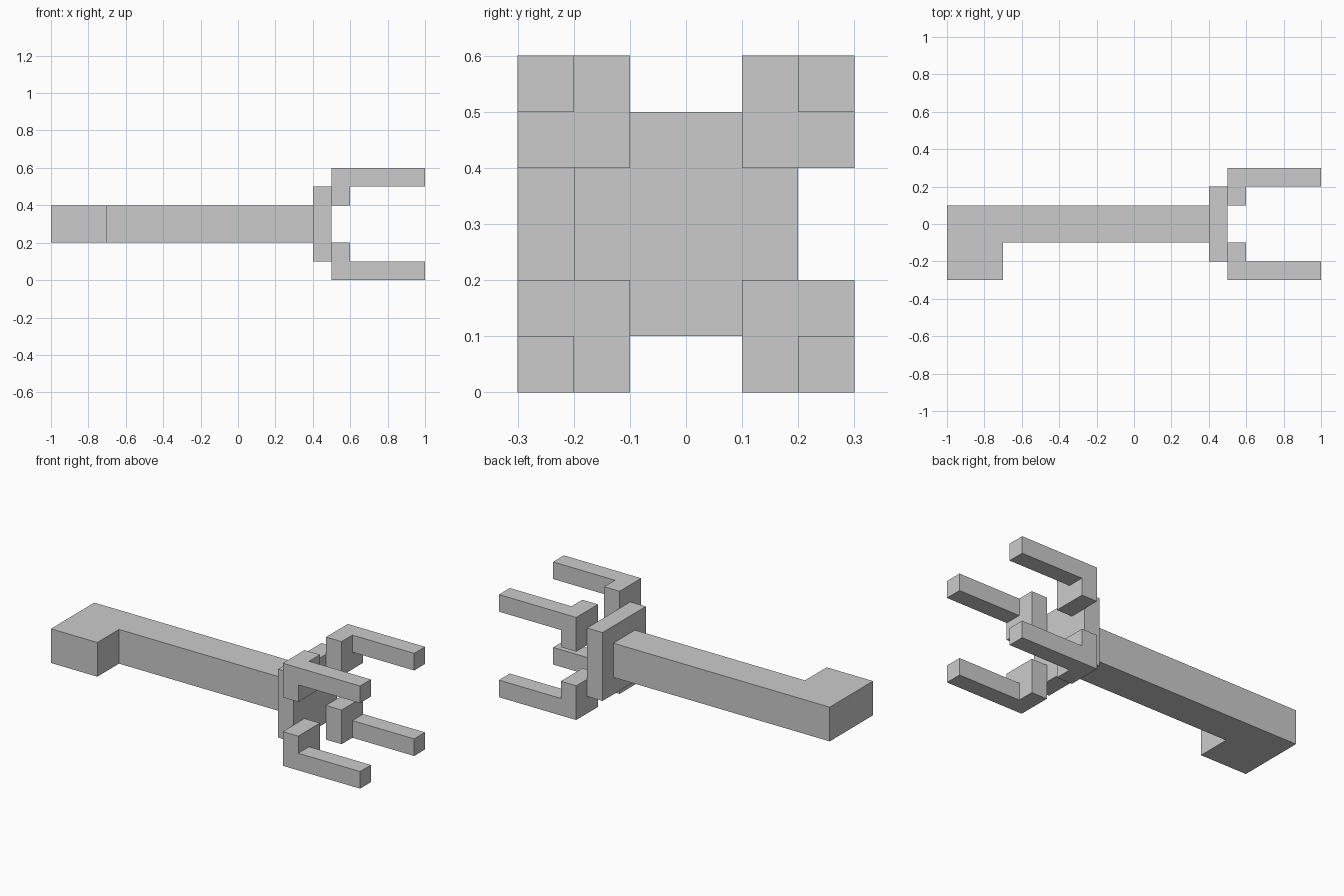
import bpy, bmesh
from mathutils import Vector

if "Cube" in bpy.data.objects:
    bpy.data.objects.remove(bpy.data.objects["Cube"])

MID_Z = 0.3  # height of the horizontal symmetry plane


def extrude(bm, faces, offset):
    geom = bmesh.ops.extrude_face_region(bm, geom=faces)["geom"]
    verts = [g for g in geom if isinstance(g, bmesh.types.BMVert)]
    bmesh.ops.translate(bm, verts=verts, vec=Vector(offset))
    return [g for g in geom if isinstance(g, bmesh.types.BMFace)]


def finish(name, bm):
    bmesh.ops.recalc_face_normals(bm, faces=bm.faces[:])
    mesh = bpy.data.meshes.new(name)
    bm.to_mesh(mesh)
    bm.free()
    obj = bpy.data.objects.new(name, mesh)
    obj.location.z = MID_Z
    bpy.context.collection.objects.link(obj)
    return obj


def prism(name, outline, half_height):
    bm = bmesh.new()
    face = bm.faces.new([bm.verts.new((x, y, -half_height)) for x, y in outline])
    extrude(bm, [face], (0, 0, 2 * half_height))
    return finish(name, bm)


# L-shaped shaft with the sideways handle at its end
prism("shaft", [(-1, -0.3), (-0.7, -0.3), (-0.7, -0.1),
                (0.4, -0.1), (0.4, 0.1), (-1, 0.1)], 0.1)

# Square palm plate
prism("palm_plate", [(0.4, -0.2), (0.5, -0.2), (0.5, 0.2), (0.4, 0.2)], 0.2)

# Knuckle block with a finger growing from its outer corner
bm = bmesh.new()
steps = (0.1, 0.2, 0.3)
grid = [[bm.verts.new((0.5, y, z)) for z in steps] for y in steps]
base = [bm.faces.new((grid[i][j], grid[i + 1][j], grid[i + 1][j + 1], grid[i][j + 1]))
        for i in range(2) for j in range(2)]
front = extrude(bm, base, (0.1, 0, 0))
tips = [f for f in front
        if len(f.verts) == 4 and all(v.co.x > 0.59 for v in f.verts)]
corner = max(tips, key=lambda f: sum(f.calc_center_median().yz))
extrude(bm, [corner], (0.4, 0, 0))
fingers = finish("fingers", bm)

# Four fingers, mirrored left-right and top-bottom
mirror = fingers.modifiers.new("mirror", 'MIRROR')
mirror.use_axis = (False, True, True)
